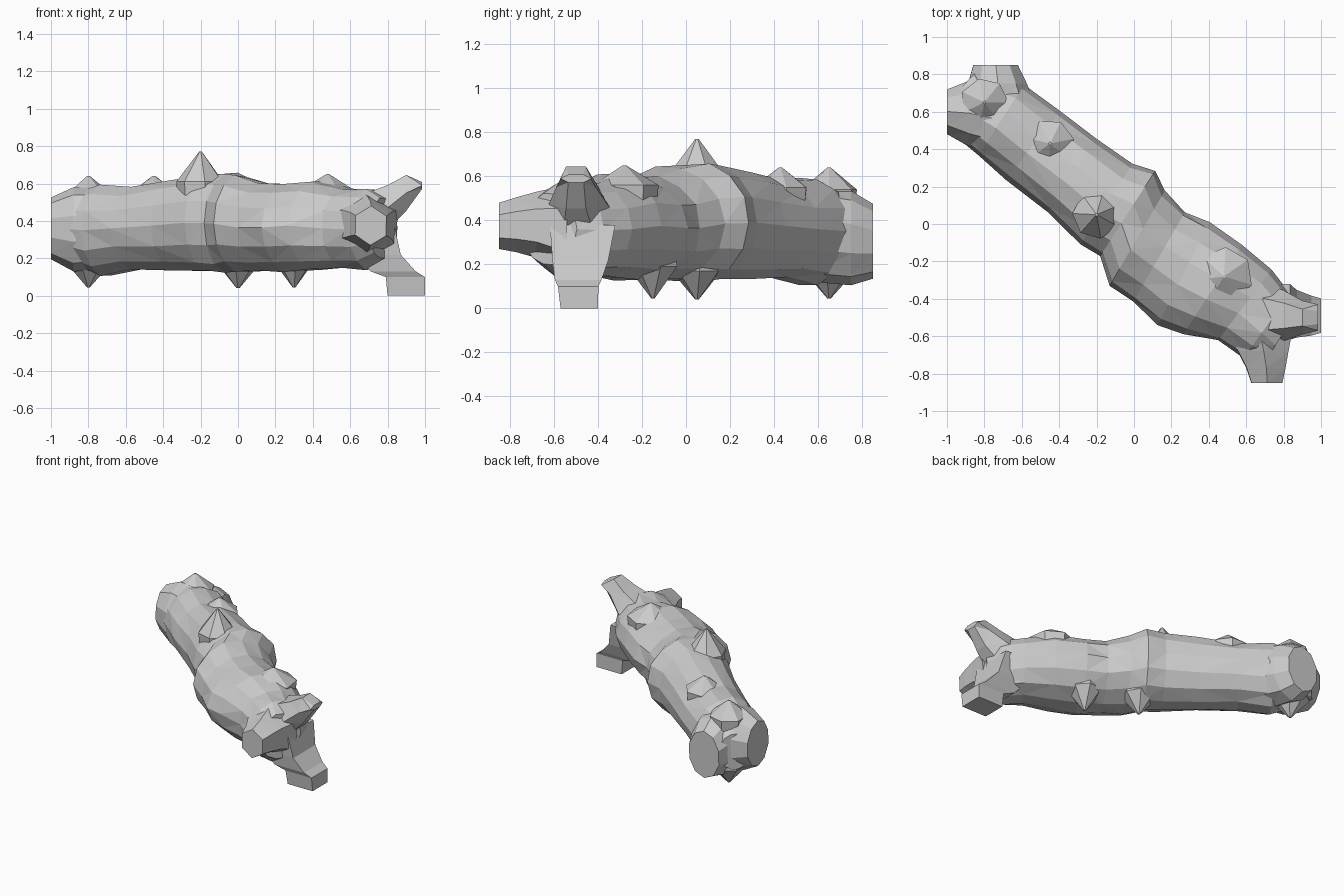
import bpy, bmesh, math, random
from mathutils import Vector

if "Cube" in bpy.data.objects:
    bpy.data.objects.remove(bpy.data.objects["Cube"])

random.seed(4)


def loft(name, rings):
    """Skin a list of equal point rings and cap both ends."""
    bm = bmesh.new()
    vs = [[bm.verts.new(p) for p in r] for r in rings]
    n = len(vs[0])
    for a, b in zip(vs, vs[1:]):
        for i in range(n):
            j = (i + 1) % n
            bm.faces.new((a[i], a[j], b[j], b[i]))
    bm.faces.new(vs[0])
    bm.faces.new(vs[-1])
    bmesh.ops.triangulate(bm, faces=[f for f in bm.faces if len(f.verts) == 4])
    bmesh.ops.recalc_face_normals(bm, faces=bm.faces)
    me = bpy.data.meshes.new(name)
    bm.to_mesh(me)
    bm.free()
    ob = bpy.data.objects.new(name, me)
    bpy.context.collection.objects.link(ob)
    return ob


def tube(name, axis, sections, sides, phase=0.0):
    """Sections are (centre, radius_1, radius_2), all square to one axis."""
    e1, e2 = {'X': ((0, 1, 0), (0, 0, 1)), 'Y': ((1, 0, 0), (0, 0, 1)),
              'Z': ((1, 0, 0), (0, 1, 0))}[axis]
    e1, e2 = Vector(e1), Vector(e2)
    rings = []
    for c, r1, r2 in sections:
        angles = [phase + math.tau * i / sides for i in range(sides)]
        rings.append([Vector(c) + e1 * r1 * math.cos(t) + e2 * r2 * math.sin(t) for t in angles])
    return loft(name, rings)


# Trunk: plan outline on both sides, top height, bottom height
stations = [
    (-.84, .82, -.985, .66, .46, .20),
    (-.72, .77, -.96, .48, .55, .17), (-.59, .74, -.83, .37, .59, .11),
    (-.40, .60, -.68, .24, .58, .14), (-.20, .45, -.46, .07, .62, .13),
    (-.01, .32, -.28, -.10, .65, .13), (.11, .28, -.18, -.17, .655, .12),
    (.16, .17, -.13, -.33, .64, .13), (.27, .06, .00, -.41, .60, .13),
    (.40, .00, .13, -.53, .60, .13), (.57, -.12, .27, -.58, .61, .14),
    (.73, -.25, .45, -.62, .57, .15), (.83, -.38, .59, -.71, .57, .14),
    (.85, -.50, .70, -.74, .52, .20)]
rings = []
for ux, uy, lx, ly, top, bot in stations:
    c = Vector(((ux + lx) / 2, (uy + ly) / 2, (top + bot) / 2))
    half = Vector(((ux - lx) / 2, (uy - ly) / 2, 0))
    ring = []
    for i in range(14):
        t = math.tau * i / 14
        k = random.uniform(1.0, 1.045)
        ring.append(c + (half * math.cos(t) + Vector((0, 0, (top - bot) / 2)) * math.sin(t)) * k)
    rings.append(ring)
trunk = loft("trunk", rings)

parts = []
# Two sawn faces at the back end
parts.append(tube("sawn_face_left", 'X', [((-.70, .55, .36), .20, .22), ((-.88, .59, .355), .185, .225),
                                          ((-1, .60, .36), .125, .165)], 10, .3))
parts.append(tube("sawn_face_back", 'Y', [((-.70, .58, .34), .20, .22), ((-.73, .75, .32), .165, .215),
                                          ((-.74, .85, .305), .125, .17)], 10, .3))
# Stub facing the front
parts.append(tube("front_stub", 'Y', [((.66, -.54, .36), .22, .20), ((.69, -.68, .38), .155, .15),
                                      ((.705, -.77, .38), .12, .125), ((.71, -.85, .375), .095, .105)], 6, .5))
# Broken twigs at the right end
parts.append(tube("upper_twig", 'X', [((.66, -.48, .40), .18, .16), ((.80, -.49, .47), .135, .14),
                                      ((.90, -.50, .55), .09, .11), ((.985, -.50, .59), .07, .02)], 6))
parts.append(tube("lower_twig", 'Z', [((.70, -.47, .38), .19, .21), ((.75, -.48, .22), .17, .18),
                                      ((.83, -.49, .13), .17, .15), ((.895, -.49, .10), .148, .13),
                                      ((.90, -.485, 0), .142, .12)], 4, math.pi / 4))

# Bark knots: position, surface height, peak height, radius at surface
knots = [(-.80, .65, .57, .64, .10), (-.45, .43, .58, .64, .10), (-.20, .05, .64, .77, .10),
         (.48, -.28, .59, .65, .12), (-.80, .65, .15, .045, .10), (.00, .05, .14, .04, .09),
         (.30, -.15, .16, .045, .09)]
for n, (x, y, level, peak, r) in enumerate(knots):
    s = math.copysign(1, peak - level)
    parts.append(tube(f"bark_knot_{n + 1}", 'Z', [((x, y, level - .15 * s), r * 1.2, r * 1.2),
                                                  ((x, y, level - .03 * s), r * 1.3, r * 1.3),
                                                  ((x, y, peak), .008, .008)], 7, .2 * n))

# Fuse everything into one solid log
for p in parts:
    mod = trunk.modifiers.new(p.name, 'BOOLEAN')
    mod.operation, mod.solver, mod.object = 'UNION', 'EXACT', p
dg = bpy.context.evaluated_depsgraph_get()
fused = bpy.data.meshes.new_from_object(trunk.evaluated_get(dg))
trunk.modifiers.clear()
trunk.data = fused
trunk.name = "log"
for p in parts:
    bpy.data.objects.remove(p)
